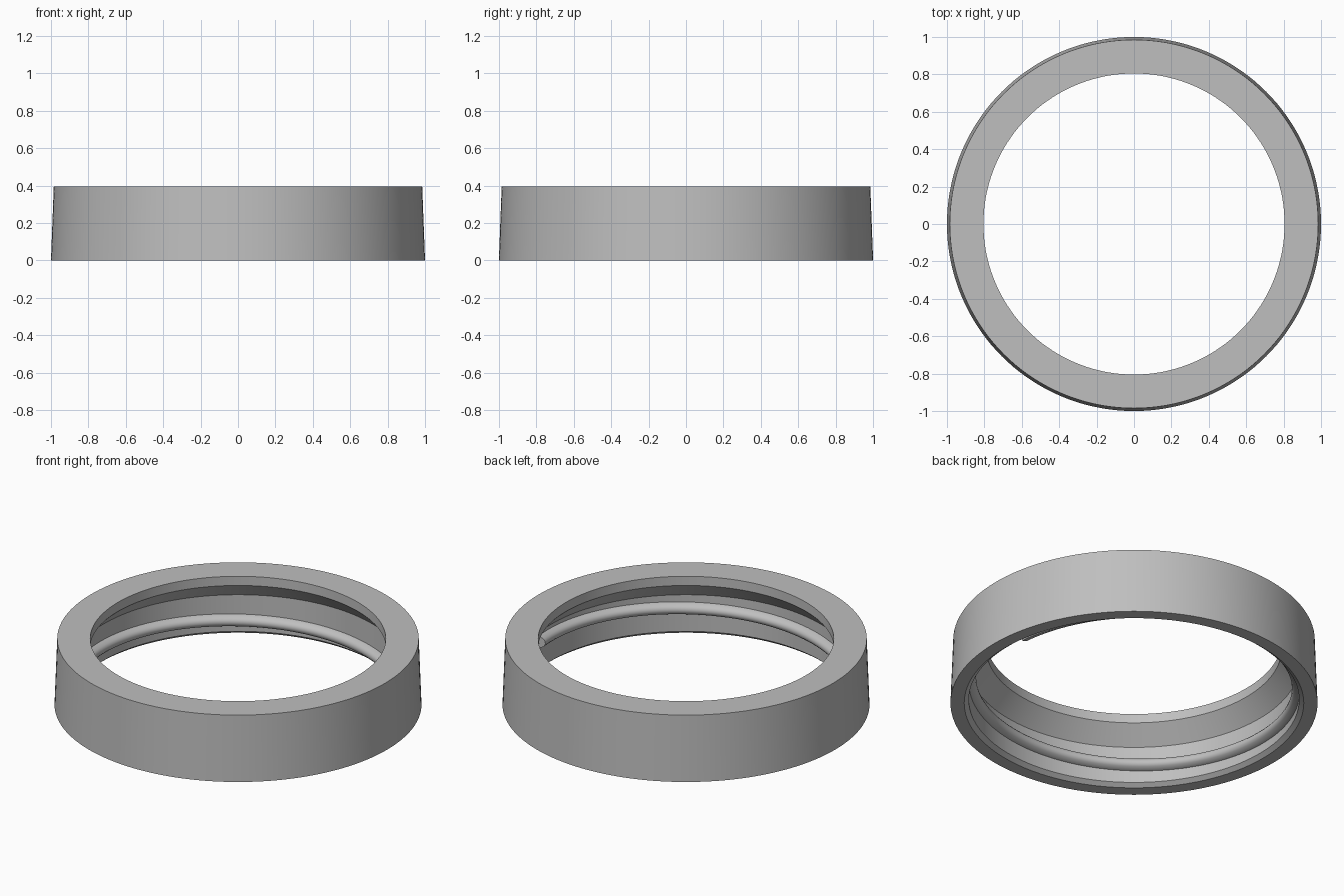
import bpy
import bmesh
from math import cos, sin, radians, tau

cube = bpy.data.objects.get("Cube")
if cube:
    bpy.data.objects.remove(cube)

grey = bpy.data.materials.new("plain grey")
grey.use_nodes = True
COLOUR = (0.52, 0.52, 0.52, 1)
grey.diffuse_color = COLOUR
grey.node_tree.nodes["Principled BSDF"].inputs["Base Color"].default_value = COLOUR


def sweep(name, sections, closed):
    """Skin a list of matching cross-sections, given as (angle, [(r, z), ...])."""
    bm = bmesh.new()
    loops = [[bm.verts.new((r * cos(a), r * sin(a), z)) for r, z in pts]
             for a, pts in sections]
    pairs = list(zip(loops, loops[1:]))
    if closed:
        pairs.append((loops[-1], loops[0]))
    else:
        bm.faces.new(loops[0])
        bm.faces.new(loops[-1])
    for p, q in pairs:
        for i in range(len(p)):
            j = (i + 1) % len(p)
            bm.faces.new((p[i], p[j], q[j], q[i]))
    bmesh.ops.recalc_face_normals(bm, faces=bm.faces)
    mesh = bpy.data.meshes.new(name)
    bm.to_mesh(mesh)
    bm.free()
    mesh.materials.append(grey)
    obj = bpy.data.objects.new(name, mesh)
    bpy.context.collection.objects.link(obj)
    bpy.ops.object.select_all(action='DESELECT')
    bpy.context.view_layer.objects.active = obj
    obj.select_set(True)
    bpy.ops.object.shade_smooth_by_angle(angle=radians(30))
    return obj


# Tapered collar with a top lip, sloped underside and straight bore
STEPS = 144
collar = [(1.0, 0), (0.985, 0.395), (0.805, 0.395), (0.805, 0.34),
          (0.9, 0.24), (0.9, 0.02), (0.925, 0)]
sweep("collar_ring", [(tau * i / STEPS, collar) for i in range(STEPS)], True)

# Single-turn internal thread with a rounded crest
rib = [(0.91, -0.037), (0.9, -0.037), (0.872, -0.024), (0.863, -0.013), (0.86, 0),
       (0.863, 0.013), (0.872, 0.024), (0.9, 0.037), (0.91, 0.037)]
LOW, HIGH, START = 0.04, 0.185, radians(8)
turn = []
for i in range(STEPS + 1):
    t = i / STEPS
    height = LOW + (HIGH - LOW) * t
    turn.append((START + tau * t, [(r, z + height) for r, z in rib]))
sweep("inner_thread", turn, False)
